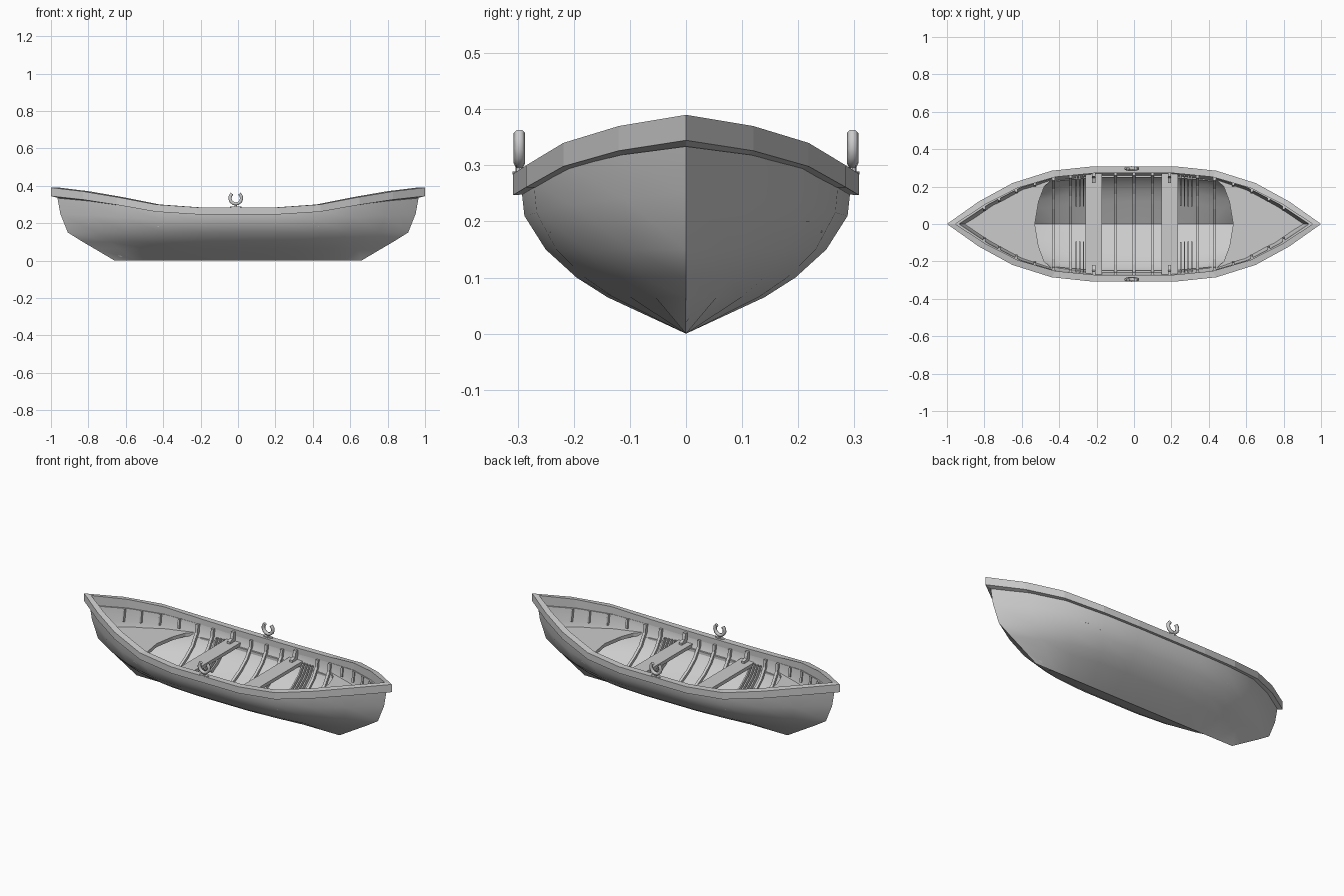
import bpy, bmesh, math

if "Cube" in bpy.data.objects:
    bpy.data.objects.remove(bpy.data.objects["Cube"])

# plan outline: fraction of half length -> half width, and sheer rise
PLAN = [(0, 1, 0), (.22, 1, 0), (.44, .925, .015), (.65, .71, .055), (.83, .39, .085), (1, 0, .105)]
# hull levels: z amidships, share of sheer rise, half length, half width
LEVELS = [(0, 0, .66, 0), (.065, 0, .77, .14), (.10, 0, .83, .195),
          (.15, 0, .91, .25), (.21, .38, .95, .288), (.255, .75, .965, .293)]
TS = [-p[0] for p in PLAN[:0:-1]] + [p[0] for p in PLAN]


def plan(t):
    t = min(abs(t), 1)
    for a, b in zip(PLAN, PLAN[1:]):
        if t <= b[0] + 1e-6:
            f = (t - a[0]) / (b[0] - a[0])
            return a[1] + f * (b[1] - a[1]), a[2] + f * (b[2] - a[2])


def finish(name, bm, smooth=None):
    bmesh.ops.remove_doubles(bm, verts=bm.verts, dist=1e-4)
    bmesh.ops.recalc_face_normals(bm, faces=bm.faces)
    me = bpy.data.meshes.new(name)
    bm.to_mesh(me)
    bm.free()
    ob = bpy.data.objects.new(name, me)
    bpy.context.collection.objects.link(ob)
    if smooth:
        bpy.ops.object.select_all(action='DESELECT')
        ob.select_set(True)
        bpy.context.view_layer.objects.active = ob
        bpy.ops.object.shade_smooth_by_angle(angle=math.radians(smooth))
    return ob


def ring(z, rise, length, width):
    half = [(t * length, plan(t)[0] * width, z + rise * plan(t)[1]) for t in TS]
    return half + [(x, -y, h) for x, y, h in half[-2:0:-1]]


def loft(name, rings, closed=False, smooth=None):
    bm = bmesh.new()
    rows = [[bm.verts.new(p) for p in r] for r in rings]
    if closed:
        rows.append(rows[0])
    n = len(rows[0])
    for a, b in zip(rows, rows[1:]):
        for i in range(n):
            j = (i + 1) % n
            bm.faces.new((a[i], a[j], b[j], b[i]))
    bmesh.ops.dissolve_degenerate(bm, dist=1e-4, edges=bm.edges)
    return finish(name, bm, smooth)


def prism(name, base, offset):
    bm = bmesh.new()
    lo = [bm.verts.new(p) for p in base]
    hi = [bm.verts.new([c + o for c, o in zip(p, offset)]) for p in base]
    bm.faces.new(lo)
    bm.faces.new(hi[::-1])
    for i in range(len(lo)):
        j = (i + 1) % len(lo)
        bm.faces.new((lo[i], lo[j], hi[j], hi[i]))
    return finish(name, bm)


def inset(k, d):
    z, rise, length, width = LEVELS[k]
    return z + d * (1 - k / 5), rise, length - 1.5 * d, max(width - d, 0)


def section(x, d, ks):
    pts = []
    for k in ks:
        z, rise, length, width = inset(k, d)
        w, s = plan(x / length)
        pts.append((w * width, z + rise * s))
    return pts


def rib(name, x, ks, w=.016, d=.034):
    for s in (1, -1):
        prof = section(x, .016, ks) + section(x, d, ks)[::-1]
        prism(name, [(x - w / 2, s * y, z) for y, z in prof], (w, 0, 0))


# hull: outer skin, rim and inner skin
loft('hull', [ring(*lv) for lv in LEVELS] + [ring(*inset(k, .02)) for k in range(5, -1, -1)], smooth=32)

# gunwale rail
loft('gunwale', [ring(.285, 1, 1, .308), ring(.247, .93, 1, .308),
                 ring(.249, .8, .955, .272), ring(.285, 1, .955, .272)], closed=True)

# ribs across the bottom, and short ribs above the end decks
for x in (-.43, -.34, -.1, 0, .1, .34, .43):
    rib('rib', x, range(6))
for s in (1, -1):
    for x in (.53, .63, .72, .8):
        rib('end_rib', s * x, (4, 5), .012, .03)
    # foot slats on the bilge
    for x in (.25, .27, .29, .31):
        rib('foot_slat', s * x, (1, 2, 3, 4), .008, .04)

# end decks with a curved inner edge
for s in (1, -1):
    side = [(.42, .255), (.60, .193), (.77, .105)]
    edge = [(.48, .2), (.51, .12), (.53, 0)]
    pts = side + [(.915, 0)] + [(x, -y) for x, y in side[::-1]]
    pts += [(x, -y) for x, y in edge] + edge[1::-1]
    prism('end_deck', [(s * x, y, .2) for x, y in pts], (0, 0, .02))

# rowing seats with knees, resting on side risers
for x in (-.215, .19):
    prism('seat', [(x - .044, -.27, .2), (x + .044, -.27, .2), (x + .044, .27, .2), (x - .044, .27, .2)], (0, 0, .02))
    for s in (1, -1):
        prism('seat_knee', [(x - .009, s * y, z) for y, z in
                            ((.22, .22), (.275, .22), (.275, .275), (.255, .275), (.245, .24), (.22, .232))], (.018, 0, 0))
for s in (1, -1):
    path = [(-.43, .242), (-.22, .262), (.22, .262), (.43, .242)]
    pts = [(x, s * y) for x, y in path] + [(x, s * (y - .014)) for x, y in path[::-1]]
    prism('seat_riser', [(x, y, .18) for x, y in pts], (0, 0, .02))

# oarlocks: U-shaped fork on a short pin and base plate
for s in (1, -1):
    cu = bpy.data.curves.new('oarlock_fork', 'CURVE')
    cu.dimensions = '3D'
    cu.bevel_depth = .01
    cu.bevel_resolution = 1
    cu.use_fill_caps = True
    sp = cu.splines.new('POLY')
    n = 11
    sp.points.add(n - 1)
    for i in range(n):
        a = math.radians(130 + 280 * i / (n - 1))
        sp.points[i].co = (-.012 + .031 * math.cos(a), s * .297, .334 + .031 * math.sin(a), 1)
    bpy.context.collection.objects.link(bpy.data.objects.new('oarlock_fork', cu))
    for name, r, z0, h in (('oarlock_pin', .007, .28, .025), ('oarlock_plate', .012, .284, .005)):
        k = 2.6 if 'plate' in name else 1
        prism(name, [(-.012 + k * r * math.cos(i * math.pi / 4), s * .297 + r * math.sin(i * math.pi / 4), z0)
                     for i in range(8)], (0, 0, h))
